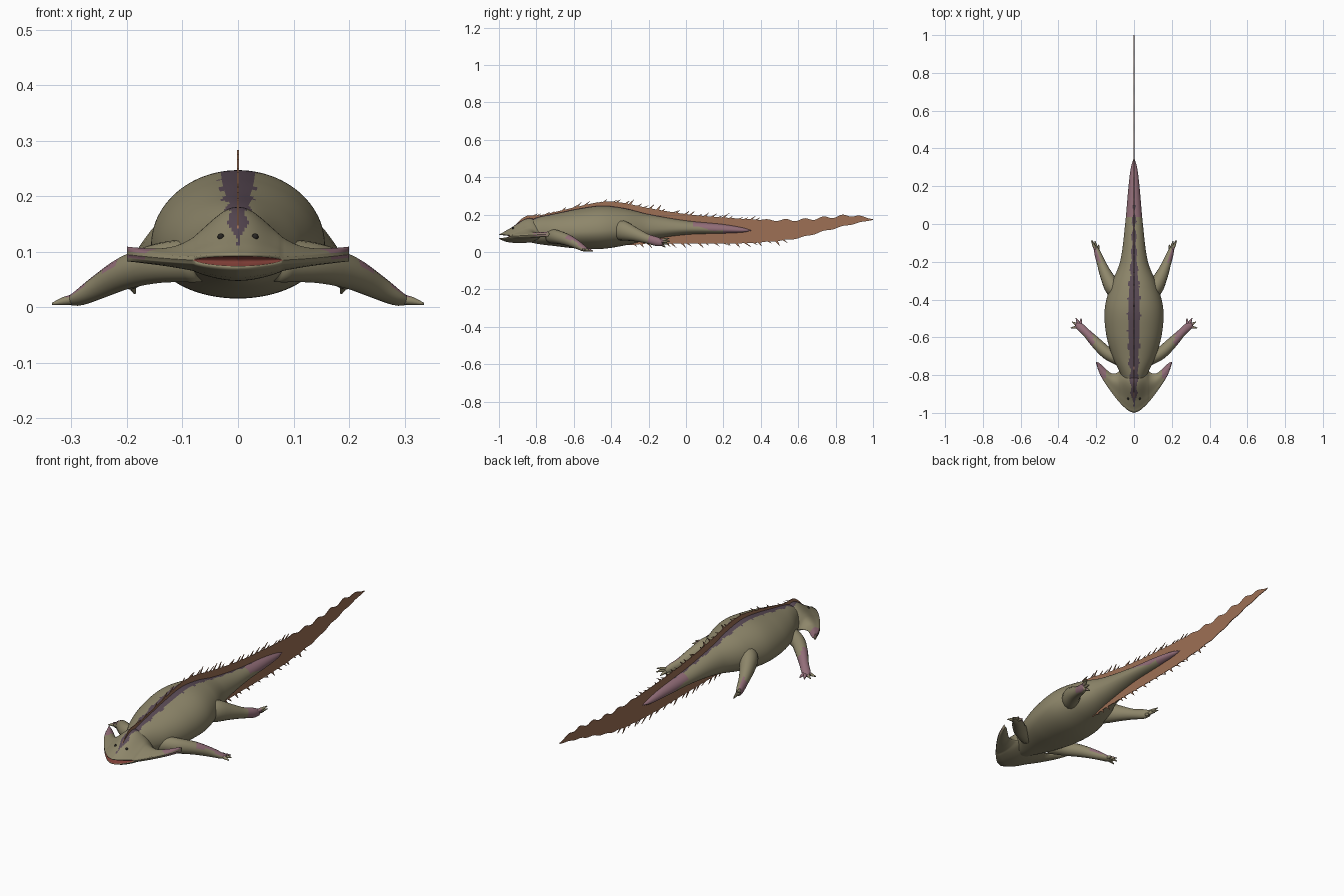
import bpy, bmesh, math, random
from mathutils import Vector

random.seed(4)
cube = bpy.data.objects.get("Cube")
if cube:
    bpy.data.objects.remove(cube)


def material(name, rgb):
    m = bpy.data.materials.new(name)
    m.use_nodes = True
    m.diffuse_color = (*rgb, 1)
    bsdf = m.node_tree.nodes["Principled BSDF"]
    bsdf.inputs["Base Color"].default_value = (*rgb, 1)
    bsdf.inputs["Roughness"].default_value = 0.8
    return m


PALETTE = [material("olive_skin", (0.27, 0.24, 0.145)),
           material("dark_purple_stripe", (0.10, 0.068, 0.09)),
           material("mauve_patch", (0.29, 0.155, 0.19)),
           material("fin_brown", (0.34, 0.16, 0.09)),
           material("mouth_red", (0.20, 0.045, 0.035)),
           material("eye_dark", (0.02, 0.018, 0.015))]
OLIVE, STRIPE, MAUVE, FIN, MOUTH, EYE = range(len(PALETTE))


def curve(rows, t):
    """Smooth interpolation of rows (t, values...)."""
    n = len(rows)
    t = min(max(t, rows[0][0]), rows[-1][0])
    i = next(k for k in range(n - 1) if t <= rows[k + 1][0])

    def slope(k, j):
        a, b = rows[max(k - 1, 0)], rows[min(k + 1, n - 1)]
        return (b[j] - a[j]) / (b[0] - a[0])
    a, b = rows[i], rows[i + 1]
    w = b[0] - a[0]
    s = (t - a[0]) / w
    out = []
    for j in range(1, len(a)):
        out.append(a[j] * (1 + 2 * s) * (1 - s) ** 2 + b[j] * s * s * (3 - 2 * s)
                   + w * slope(i, j) * s * (1 - s) ** 2
                   + w * slope(i + 1, j) * s * s * (s - 1))
    return out


def finish(name, bm, rule, mirror=False):
    bmesh.ops.recalc_face_normals(bm, faces=bm.faces)
    bm.normal_update()
    for f in bm.faces:
        f.smooth = True
        f.material_index = rule(f.calc_center_median(), f.normal)
    mesh = bpy.data.meshes.new(name)
    bm.to_mesh(mesh)
    bm.free()
    ob = bpy.data.objects.new(name, mesh)
    for m in PALETTE:
        mesh.materials.append(m)
    bpy.context.collection.objects.link(ob)
    if mirror:
        ob.modifiers.new("mirror", "MIRROR")
    return ob


def add_loft(bm, rings):
    loops = [[bm.verts.new(p) for p in ring] for ring in rings]
    for a, b in zip(loops, loops[1:]):
        for k in range(len(a)):
            j = (k + 1) % len(a)
            bm.faces.new((a[k], a[j], b[j], b[k]))
    bm.faces.new(loops[0])
    bm.faces.new(loops[-1])


def add_limb(bm, points, steps=20, sides=16):
    """Tapered tube through (x, y, z, width, height) points."""
    rows = [(i, *p) for i, p in enumerate(points)]
    last = len(points) - 1
    rings = []
    for i in range(steps + 1):
        t = last * i / steps
        x, y, z, w, h = curve(rows, t)
        ahead, behind = curve(rows, t + 0.05), curve(rows, t - 0.05)
        d = Vector(ahead[:3]) - Vector(behind[:3])
        side = d.cross(Vector((0, 0, 1))).normalized()
        up = side.cross(d).normalized()
        rings.append([Vector((x, y, z)) + side * w * math.cos(a) + up * h * math.sin(a)
                      for a in (math.tau * k / sides for k in range(sides))])
    add_loft(bm, rings)


STRIPE_WIDTH = [(-0.97, 0.004), (-0.85, 0.018), (-0.6, 0.03), (-0.4, 0.03),
                (-0.2, 0.016), (0, 0.009), (0.1, 0.006)]


def striped(c):
    wave = 0.004 * math.sin(75 * c.y) + random.uniform(-0.002, 0.002)
    return -0.97 < c.y < 0.1 and abs(c.x) < curve(STRIPE_WIDTH, c.y)[0] + wave


# Body and fleshy tail: y, half width, top, bottom
BODY = [(-0.9, 0.03, 0.14, 0.07), (-0.8, 0.068, 0.183, 0.045), (-0.7, 0.115, 0.205, 0.032),
        (-0.58, 0.148, 0.23, 0.019), (-0.45, 0.155, 0.247, 0.017), (-0.33, 0.125, 0.234, 0.035),
        (-0.2, 0.074, 0.202, 0.065), (0, 0.047, 0.168, 0.093), (0.2, 0.029, 0.148, 0.1),
        (0.3, 0.016, 0.131, 0.105), (0.35, 0.001, 0.116, 0.114)]
rings = []
for i in range(141):
    y = -0.9 + 1.25 * i / 140
    w, top, bottom = curve(BODY, y)
    mid = bottom + 0.42 * (top - bottom)
    ring = []
    for k in range(96):
        a = math.tau * k / 96
        s = math.sin(a)
        ring.append((w * math.cos(a), y, mid + s * (top - mid if s > 0 else mid - bottom)))
    rings.append(ring)


def body_rule(c, n):
    if c.z > 0.12 and n.z > 0 and striped(c):
        return STRIPE
    streak = 0.125 + 0.012 * math.sin(30 * c.y)
    if c.y > 0.2 or (c.y > 0.04 and c.z > streak):
        return MAUVE
    return OLIVE


bm = bmesh.new()
add_loft(bm, rings)
finish("body_and_tail", bm, body_rule)

# Crescent head with swept horns: |x|, front edge, back edge
HEAD = [(0, -1.0, -0.74), (0.03, -0.988, -0.742), (0.06, -0.962, -0.755), (0.085, -0.935, -0.785),
        (0.12, -0.89, -0.79), (0.16, -0.832, -0.757), (0.185, -0.785, -0.735), (0.2, -0.742, -0.73)]


def head_section(x, steps=24):
    u = abs(x)
    front, back = curve(HEAD, u)
    rise = 0.006 + 0.08 * math.exp(-(u / 0.078) ** 2)
    drop = 0.003 + 0.017 * math.exp(-(u / 0.09) ** 2)
    zm = 0.083 + 0.012 * (u / 0.2) ** 2
    gap = max(0, 1 - (u / 0.08) ** 2)
    lip = 0.008
    g = 0.0005 + 0.012 * gap ** 0.7
    top, low = [], []
    for i in range(steps + 1):
        v = i / steps
        y = front + (back - front) * v
        edge = lip * (1 - v ** 4) + g * (1 - v)
        inset = min(1, 0.55 + 3 * v)
        top.append((x, y, zm + edge * inset + 0.001 + rise * math.sin(math.pi * v ** 1.6)))
        low.append((x, y, zm - edge * inset - 0.001 - drop * math.sin(math.pi * v)))
    depth = min(0.05 * gap + 0.001, 0.4 * (back - front))
    mouth = [(x, front + 0.002, zm + g * 0.7), (x, front + depth, zm + g * 0.3),
             (x, front + depth, zm - g * 0.3), (x, front + 0.002, zm - g * 0.7)]
    return top[::-1] + mouth + low


def head_rule(c, n):
    u = abs(c.x)
    front = curve(HEAD, u)[0]
    zm = 0.083 + 0.012 * (u / 0.2) ** 2
    g = 0.012 * max(0, 1 - (u / 0.08) ** 2) ** 0.7
    if u < 0.08 and c.y < front + 0.055 and abs(c.z - zm) < 0.6 * g:
        return MOUTH
    if n.z > 0.2 and striped(c):
        return STRIPE
    if n.z > 0.1 and u > 0.15 and c.y > -0.83 + 0.3 * (0.2 - u):
        return MAUVE
    return OLIVE


bm = bmesh.new()
add_loft(bm, [head_section(-0.2 + 0.4 * i / 100) for i in range(101)])
finish("head", bm, head_rule)

# Eyes
bm = bmesh.new()
bmesh.ops.create_uvsphere(bm, u_segments=12, v_segments=8, radius=0.006)
bmesh.ops.translate(bm, verts=bm.verts, vec=(0.031, -0.925, 0.127))
finish("eyes", bm, lambda c, n: EYE, mirror=True)

# Front legs with four spread toes
bm = bmesh.new()
add_limb(bm, [(0.07, -0.72, 0.085, 0.035, 0.04), (0.14, -0.685, 0.08, 0.033, 0.036),
              (0.2, -0.63, 0.063, 0.029, 0.03), (0.25, -0.578, 0.037, 0.022, 0.022),
              (0.285, -0.545, 0.017, 0.021, 0.014), (0.305, -0.53, 0.012, 0.012, 0.008)])
for x, y in [(0.335, -0.55), (0.328, -0.518), (0.308, -0.497), (0.28, -0.5)]:
    add_limb(bm, [(0.284, -0.543, 0.015, 0.008, 0.008),
                  ((x + 0.284) / 2, (y - 0.543) / 2, 0.012, 0.008, 0.008),
                  (x, y, 0.006, 0.002, 0.002)], 8, 8)
finish("front_legs", bm, lambda c, n: MAUVE if 0.215 < c.x < 0.31 and
       n.z + 0.4 * n.y + 0.2 * math.sin(90 * c.x) > 0.35 else OLIVE, mirror=True)

# Hind legs with feet turned outward
bm = bmesh.new()
add_limb(bm, [(0.06, -0.385, 0.12, 0.04, 0.05), (0.108, -0.34, 0.115, 0.045, 0.054),
              (0.145, -0.275, 0.095, 0.034, 0.038), (0.172, -0.21, 0.072, 0.024, 0.026),
              (0.192, -0.155, 0.056, 0.018, 0.024), (0.203, -0.125, 0.05, 0.01, 0.016)])
for x, y, z in [(0.225, -0.09, 0.074), (0.224, -0.085, 0.058), (0.206, -0.09, 0.042), (0.186, -0.11, 0.025)]:
    add_limb(bm, [(0.193, -0.155, 0.055, 0.008, 0.008),
                  ((x + 0.196) / 2, (y - 0.15) / 2, (z + 0.057) / 2, 0.008, 0.008),
                  (x, y, z, 0.002, 0.002)], 8, 8)
finish("hind_legs", bm, lambda c, n: MAUVE if -0.2 < c.y < -0.12 and
       n.x + 0.3 * n.z > 0.35 else OLIVE, mirror=True)

# Thin fin along back and tail: y, top edge, bottom edge
FIN_EDGE = [(-0.93, 0.13, 0.11), (-0.86, 0.19, 0.12), (-0.78, 0.197, 0.12), (-0.6, 0.238, 0.12),
            (-0.45, 0.268, 0.12), (-0.35, 0.265, 0.045), (-0.2, 0.235, 0.045), (0, 0.203, 0.045),
            (0.2, 0.185, 0.045), (0.4, 0.173, 0.052), (0.6, 0.172, 0.075), (0.75, 0.185, 0.115),
            (0.9, 0.195, 0.152), (1, 0.176, 0.172)]


def fin_edge(y):
    top, bottom = curve(FIN_EDGE, y)
    ripple = 0.007 * math.sin(62 * y) * min(1, max(0, (y - 0.3) * 4)) * min(1, (1 - y) * 8)
    return top + ripple, bottom + 0.4 * ripple


bm = bmesh.new()
previous = None
for i in range(161):
    y = -0.93 + 1.93 * i / 160
    top, bottom = fin_edge(y)
    pair = bm.verts.new((0, y, top)), bm.verts.new((0, y, bottom))
    if previous:
        bm.faces.new((previous[0], previous[1], pair[1], pair[0]))
    previous = pair


def add_spines(start, end, count, side):
    for i in range(count):
        y = start + (end - start) * (i + random.uniform(0, 0.6)) / count
        z = fin_edge(y)[0 if side > 0 else 1]
        lean, rise = random.uniform(0.02, 0.045), random.uniform(0.008, 0.027)
        bm.faces.new([bm.verts.new(p) for p in (
            (0, y - 0.008, z - 0.006 * side), (0, y + 0.01, z - 0.006 * side),
            (0, y + lean, z + rise * side))])


add_spines(-0.88, 0.4, 36, 1)
add_spines(-0.3, 0.55, 20, -1)
fin = finish("back_and_tail_fin", bm, lambda c, n: FIN)
for f in fin.data.polygons:
    f.use_smooth = False
solid = fin.modifiers.new("thickness", "SOLIDIFY")
solid.thickness = 0.003
solid.offset = 0
